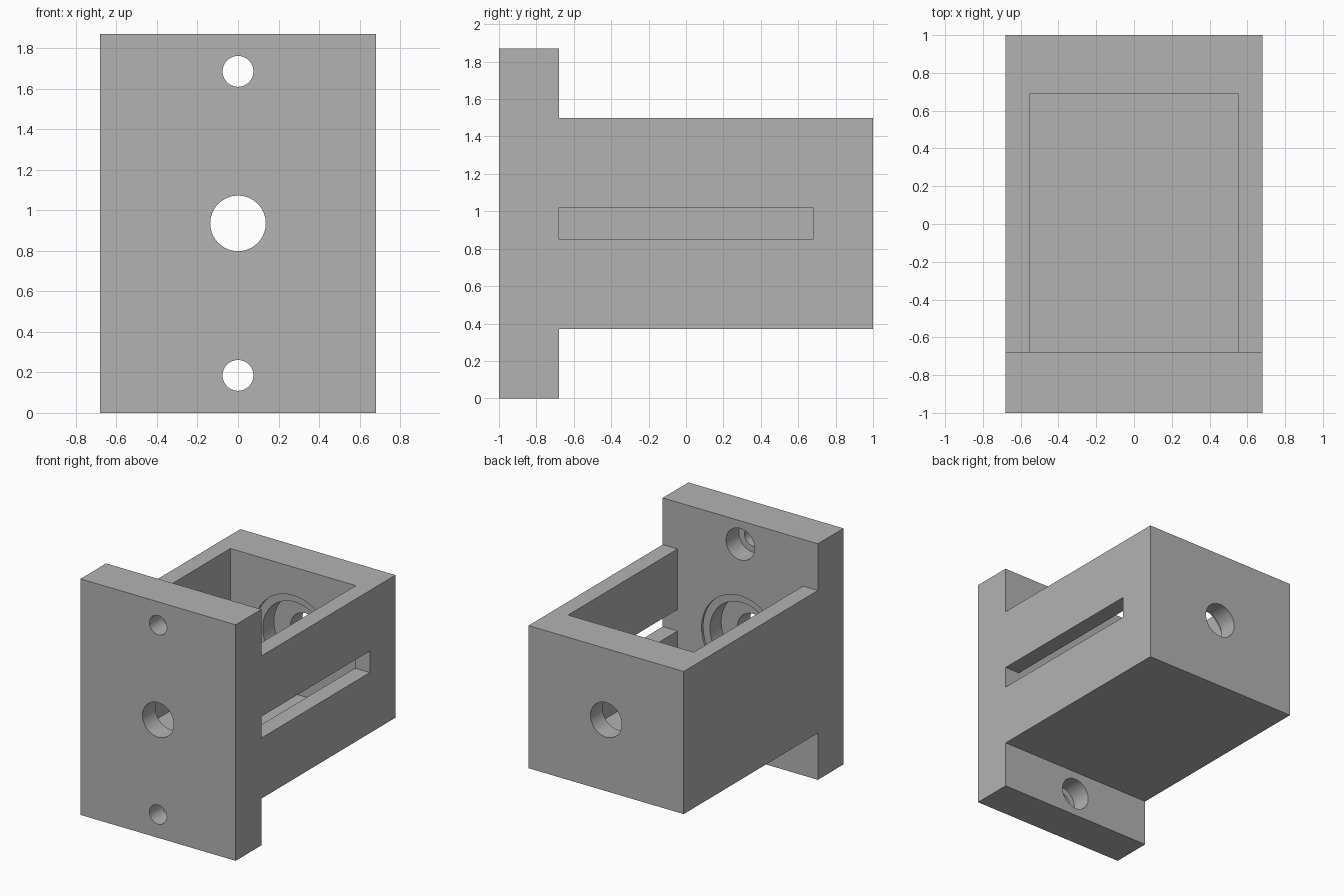
import bpy, bmesh, math
from mathutils import Matrix, Vector

cube = bpy.data.objects.get("Cube")
if cube:
    bpy.data.objects.remove(cube, do_unlink=True)

grey = bpy.data.materials.new("plain grey")
grey.use_nodes = True
colour = (0.45, 0.45, 0.45, 1)
grey.diffuse_color = colour
grey.node_tree.nodes["Principled BSDF"].inputs["Base Color"].default_value = colour

HALF_W, HEIGHT = 0.68, 1.87
MID_Z = HEIGHT / 2
PLATE_Y, POCKET_Y = -0.68, 0.69      # inner faces of plate and end wall
BOX_LOW, BOX_TOP = 0.37, 1.50
INNER_W, FLOOR_Z = 0.55, 0.50


def finish(name, bm):
    bmesh.ops.recalc_face_normals(bm, faces=bm.faces)
    mesh = bpy.data.meshes.new(name)
    bm.to_mesh(mesh)
    bm.free()
    mesh.materials.append(grey)
    obj = bpy.data.objects.new(name, mesh)
    bpy.context.collection.objects.link(obj)
    return obj


def box(name, low, high):
    low, high = Vector(low), Vector(high)
    bm = bmesh.new()
    bmesh.ops.create_cube(bm, size=1)
    bmesh.ops.scale(bm, vec=high - low, verts=bm.verts)
    bmesh.ops.translate(bm, vec=(low + high) / 2, verts=bm.verts)
    return finish(name, bm)


def bore(name, radius, y0, y1, z):
    bm = bmesh.new()
    bmesh.ops.create_cone(bm, cap_ends=True, segments=64, radius1=radius,
                          radius2=radius, depth=y1 - y0)
    bmesh.ops.rotate(bm, matrix=Matrix.Rotation(math.pi / 2, 3, 'X'), verts=bm.verts)
    bmesh.ops.translate(bm, vec=(0, (y0 + y1) / 2, z), verts=bm.verts)
    return finish(name, bm)


def cut(target, cutter):
    mod = target.modifiers.new("cut", 'BOOLEAN')
    mod.operation, mod.solver, mod.object = 'DIFFERENCE', 'EXACT', cutter
    bpy.context.view_layer.objects.active = target
    bpy.ops.object.modifier_apply(modifier=mod.name)
    bpy.data.objects.remove(cutter, do_unlink=True)


# Body: side profile of flange plate and box, extruded across the width
profile = [(-1, 0), (PLATE_Y, 0), (PLATE_Y, BOX_LOW), (1, BOX_LOW),
           (1, BOX_TOP), (PLATE_Y, BOX_TOP), (PLATE_Y, HEIGHT), (-1, HEIGHT)]
bm = bmesh.new()
face = bm.faces.new([bm.verts.new((-HALF_W, y, z)) for y, z in profile])
side = bmesh.ops.extrude_face_region(bm, geom=[face])["geom"]
bmesh.ops.translate(bm, vec=(2 * HALF_W, 0, 0),
                    verts=[v for v in side if isinstance(v, bmesh.types.BMVert)])
body = finish("bearing_housing", bm)

# Open pocket and the slot through the left wall
cut(body, box("pocket", (-INNER_W, PLATE_Y, FLOOR_Z), (INNER_W, POCKET_Y, 2)))
cut(body, box("slot", (0.3, PLATE_Y, 0.85), (1, 0.68, 1.02)))

# Shaft bore with a shallow relief and a bearing seat in both end walls
cut(body, bore("shaft_bore", 0.137, -1.2, 1.2, MID_Z))
for radius, depth in ((0.28, 0.16), (0.34, 0.02)):
    cut(body, bore("seat", radius, PLATE_Y - depth, POCKET_Y + depth, MID_Z))

# Counterbored screw holes above and below the box
for sign in (-1, 1):
    z = MID_Z + sign * 0.75
    cut(body, bore("screw_hole", 0.076, -1.2, -0.5, z))
    cut(body, bore("screw_head", 0.125, PLATE_Y - 0.16, -0.5, z))

bpy.ops.object.select_all(action='DESELECT')
body.select_set(True)
bpy.context.view_layer.objects.active = body
bpy.ops.object.shade_smooth_by_angle(angle=math.radians(30))
